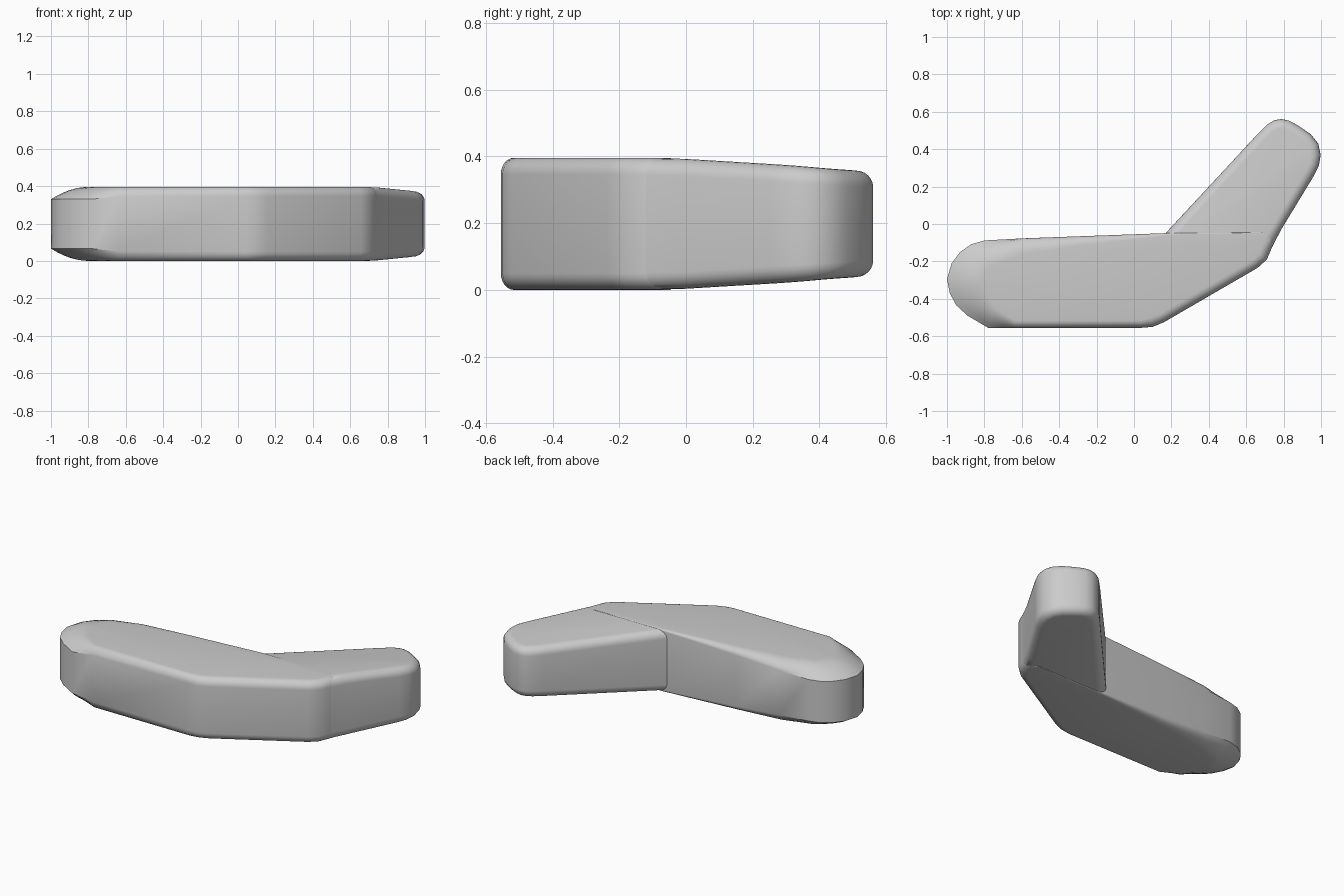
import bpy, bmesh, math
from mathutils import Vector

cube = bpy.data.objects.get("Cube")
if cube:
    bpy.data.objects.remove(cube, do_unlink=True)

H = 0.396      # full thickness
STEPS = 6      # rings across each rounded edge

grey = bpy.data.materials.new("light grey")
grey.use_nodes = True
COLOUR = (0.6, 0.6, 0.6, 1)
grey.diffuse_color = COLOUR
grey.node_tree.nodes["Principled BSDF"].inputs["Base Color"].default_value = COLOUR


def slab(name, outline, top, soft_end=False):
    """Slab from a counter-clockwise outline of (x, y, edge drop, edge inset),
    with rounded rims, mirrored about its mid height."""
    pts = [Vector(p[:2]) for p in outline]
    n = len(pts)
    inward = []
    for i in range(n):
        a = (pts[i] - pts[i - 1]).normalized()
        b = (pts[(i + 1) % n] - pts[i]).normalized()
        normal = Vector((-a.y - b.y, a.x + b.x)).normalized()
        inward.append(normal / max(0.6, normal.dot(Vector((-a.y, a.x)))))
    bm = bmesh.new()
    rings = []
    for k in range(STEPS + 1):
        ang = math.pi / 2 * k / STEPS
        ring = []
        for (x, y, drop, inset), p, v in zip(outline, pts, inward):
            if soft_end and inset > 0.09:      # shallow dome at the round end
                t = k / STEPS
                rise = 1 - (1 - t) ** 2
            else:                              # quarter-round rim
                t, rise = 1 - math.cos(ang), math.sin(ang)
            q = p + v * inset * t
            ring.append((q.x, q.y, top(y) - drop * (1 - rise)))
        rings.append(ring)
    lower = [[(x, y, H - z) for x, y, z in r] for r in reversed(rings)]
    loops = [[bm.verts.new(c) for c in r] for r in lower + rings]
    for lo, hi in zip(loops, loops[1:]):
        for i in range(n):
            j = (i + 1) % n
            bm.faces.new((lo[i], lo[j], hi[j], hi[i]))
    bm.faces.new(loops[-1])
    bm.faces.new(loops[0][::-1])
    bmesh.ops.recalc_face_normals(bm, faces=bm.faces[:])
    mesh = bpy.data.meshes.new(name)
    bm.to_mesh(mesh)
    bm.free()
    mesh.materials.append(grey)
    ob = bpy.data.objects.new(name, mesh)
    bpy.context.collection.objects.link(ob)
    bpy.ops.object.select_all(action='DESELECT')
    ob.select_set(True)
    bpy.context.view_layer.objects.active = ob
    bpy.ops.object.shade_smooth_by_angle(angle=math.radians(32))
    return ob


# Main body: straight front, angled corner, domed round end
R = 0.05
body = [
    (-0.64, -0.555, R, 0.04), (0.04, -0.555, R, 0.04),
    (0.10, -0.55, R, R), (0.16, -0.525, R, R),
    (0.66, -0.235, R, R), (0.71, -0.19, R, R),
    (0.74, -0.12, R, R), (0.765, -0.05, R, R),
    (0.68, -0.045, 0.003, 0.003), (0.20, -0.048, 0.01, 0.01),
    (-0.30, -0.066, 0.035, 0.05), (-0.60, -0.077, 0.055, 0.085),
    (-0.80, -0.088, 0.066, 0.14), (-0.87, -0.108, 0.066, 0.18),
    (-0.93, -0.15, 0.066, 0.20), (-0.975, -0.21, 0.066, 0.20),
    (-1.0, -0.295, 0.066, 0.20), (-0.985, -0.37, 0.066, 0.20),
    (-0.95, -0.435, 0.066, 0.20), (-0.89, -0.49, 0.066, 0.18),
    (-0.78, -0.555, 0.066, 0.12),
]
slab("main_body", body, lambda y: H, soft_end=True)

# Angled arm: thins towards its rounded tip
arm = [
    (0.10, -0.12), (0.74, -0.12), (0.787, -0.03), (0.96, 0.255),
    (0.988, 0.31), (0.998, 0.37), (0.985, 0.43), (0.945, 0.48),
    (0.88, 0.525), (0.83, 0.552), (0.79, 0.561), (0.75, 0.555),
    (0.71, 0.53), (0.66, 0.48), (0.17, -0.048),
]
slab("angled_arm", [(x, y, R, R) for x, y in arm],
     lambda y: min(H - 0.002, H - 0.002 - 0.06 * (y + 0.05)))
